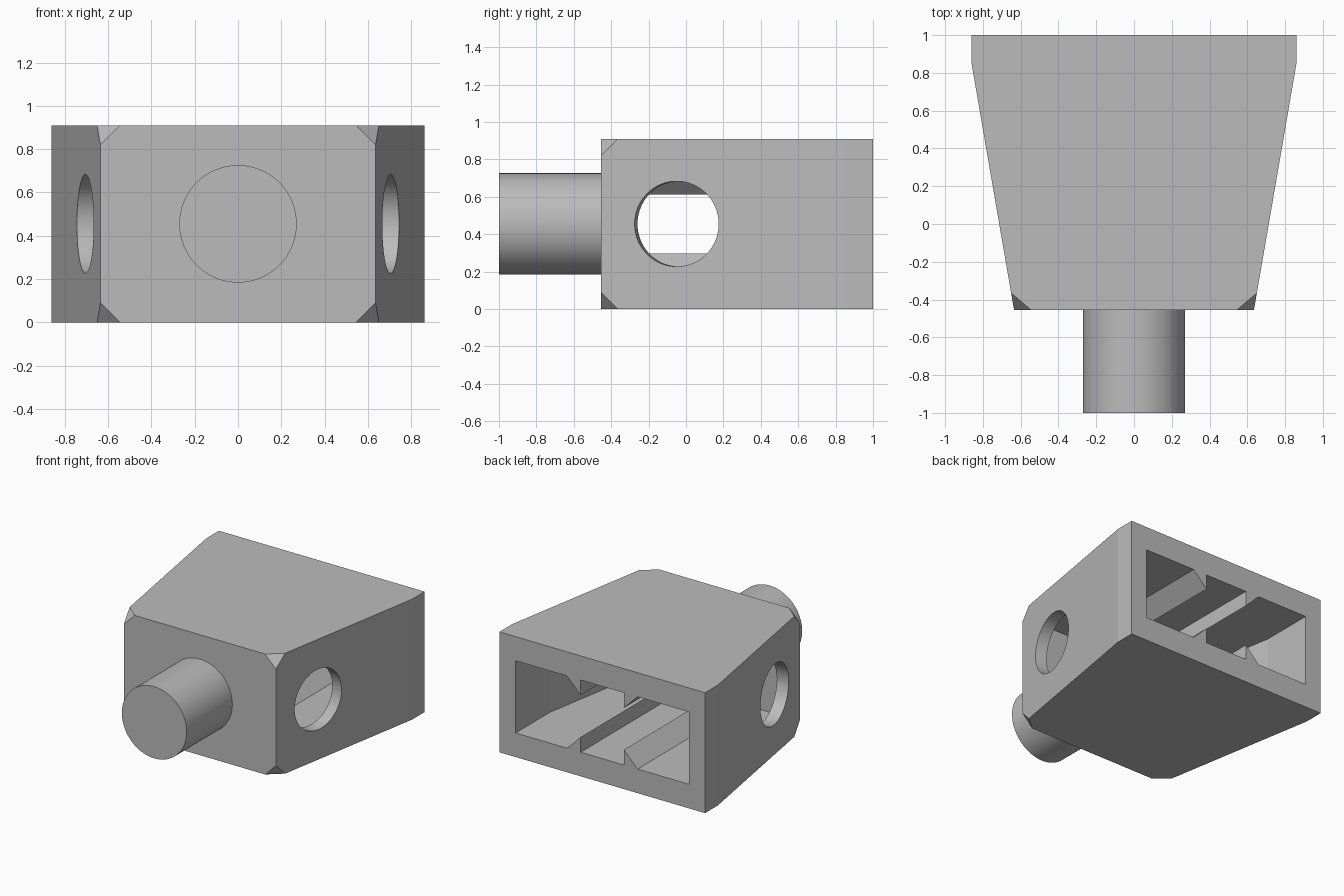
import bpy, bmesh, math
from mathutils import Matrix, Vector

cube = bpy.data.objects.get("Cube")
if cube:
    bpy.data.objects.remove(cube, do_unlink=True)

# Main dimensions
HEIGHT, FRONT, BACK, KINK = 0.91, -0.455, 1.0, 0.85
WIDE, NARROW = 0.86, 0.635
MARGIN, WALL, CHAMFER = 0.182, 0.09, 0.09
MID = HEIGHT / 2
SLOPE = (WIDE - NARROW) / (KINK - FRONT)
ANGLE = math.atan(SLOPE)

grey = bpy.data.materials.new("light_grey")
grey.use_nodes = True
grey.diffuse_color = (0.5, 0.5, 0.5, 1)
grey.node_tree.nodes["Principled BSDF"].inputs["Base Color"].default_value = (0.5, 0.5, 0.5, 1)


def outer_x(y):
    return WIDE - max(0, KINK - y) * SLOPE


def make_object(name, bm):
    bmesh.ops.recalc_face_normals(bm, faces=bm.faces)
    mesh = bpy.data.meshes.new(name)
    bm.to_mesh(mesh)
    bm.free()
    mesh.materials.append(grey)
    obj = bpy.data.objects.new(name, mesh)
    bpy.context.collection.objects.link(obj)
    return obj


def prism(name, outline, offset):
    """Extrude a closed outline of 3D points along an offset."""
    bm = bmesh.new()
    face = bm.faces.new([bm.verts.new(p) for p in outline])
    moved = bmesh.ops.extrude_face_region(bm, geom=[face], use_keep_orig=True)["geom"]
    bmesh.ops.translate(bm, vec=offset, verts=[g for g in moved if isinstance(g, bmesh.types.BMVert)])
    return make_object(name, bm)


def cylinder(name, radius, length, centre, axis):
    bm = bmesh.new()
    turn = Vector(axis).to_track_quat('Z', 'Y').to_matrix().to_4x4()
    bmesh.ops.create_cone(bm, cap_ends=True, segments=96, radius1=radius, radius2=radius,
                          depth=length, matrix=Matrix.Translation(centre) @ turn)
    return make_object(name, bm)


def subtract(target, cutter):
    cutter.hide_render = True
    mod = target.modifiers.new("cut", 'BOOLEAN')
    mod.operation, mod.solver, mod.object = 'DIFFERENCE', 'EXACT', cutter
    bpy.context.view_layer.objects.active = target
    bpy.ops.object.modifier_apply(modifier=mod.name)
    bpy.data.objects.remove(cutter, do_unlink=True)


def mirrored_plan(half, z):
    return [(x, y, z) for x, y in half] + [(-x, y, z) for x, y in reversed(half)]


# Tapered housing with the four front corners cut off
body = prism("housing", mirrored_plan([(NARROW, FRONT), (WIDE, KINK), (WIDE, BACK)], 0), (0, 0, HEIGHT))
bm = bmesh.new()
bm.from_mesh(body.data)
for sx in (-1, 1):
    for z, up in ((0, 1), (HEIGHT, -1)):
        a = Vector((sx * (NARROW - CHAMFER), FRONT, z))
        b = Vector((sx * NARROW, FRONT, z + up * CHAMFER))
        c = Vector((sx * outer_x(FRONT + CHAMFER), FRONT + CHAMFER, z))
        normal = (b - a).cross(c - a).normalized()
        if normal.dot(Vector((sx * NARROW, FRONT, z)) - a) < 0:
            normal.negate()
        bmesh.ops.bisect_plane(bm, geom=bm.verts[:] + bm.edges[:] + bm.faces[:],
                               plane_co=a, plane_no=normal, clear_outer=True)
        bmesh.ops.holes_fill(bm, edges=[e for e in bm.edges if e.is_boundary], sides=0)
bmesh.ops.recalc_face_normals(bm, faces=bm.faces)
bm.to_mesh(body.data)
bm.free()

# Cavity open at the back, straight first and then following the taper
offset = WALL / math.cos(ANGLE)
mouth = WIDE - 0.136
bend = KINK - (WIDE - offset - mouth) / SLOPE
inner_front = FRONT + MARGIN
cavity = prism("cavity_cutter",
               mirrored_plan([(outer_x(inner_front) - offset, inner_front), (mouth, bend), (mouth, BACK + 0.1)],
                             MARGIN), (0, 0, HEIGHT - 2 * MARGIN))

# Barbed rails along the floor and ceiling, left standing in the cavity
RAIL_X, RAIL_H, SINK = 0.18, 0.115, 0.05
for sx in (-1, 1):
    for base, up in ((MARGIN, 1), (HEIGHT - MARGIN, -1)):
        outline = [(sx * RAIL_X, base - up * SINK), (sx * RAIL_X, base + up * RAIL_H),
                   (sx * (RAIL_X + RAIL_H + SINK), base - up * SINK)]
        subtract(cavity, prism("rail", [(x, inner_front - 0.1, z) for x, z in outline], (0, 1.6, 0)))
subtract(body, cavity)

# Round side holes, square to the sloping walls
HOLE_Y = -0.05
for sx in (-1, 1):
    axis = (sx * math.cos(ANGLE), -math.sin(ANGLE), 0)
    subtract(body, cylinder("hole_cutter", 0.228, 0.36, (sx * outer_x(HOLE_Y), HOLE_Y, MID), axis))

# Front peg
peg = cylinder("front_peg", 0.271, 0.555, (0, -0.7225, MID), (0, 1, 0))

for obj in (body, peg):
    bpy.ops.object.select_all(action='DESELECT')
    obj.select_set(True)
    bpy.context.view_layer.objects.active = obj
    bpy.ops.object.shade_smooth_by_angle(angle=math.radians(8))
